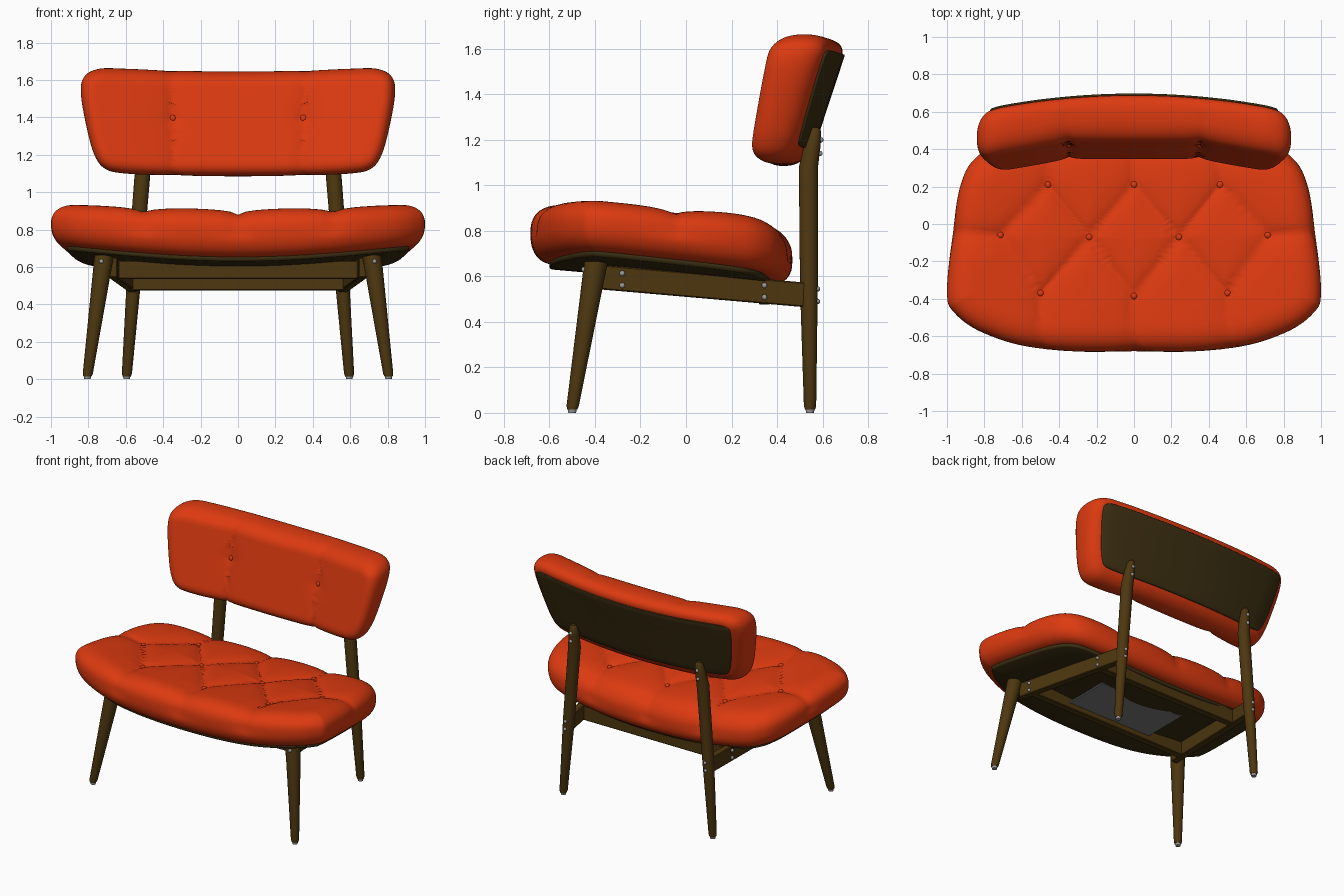
import bpy, bmesh, math
from mathutils import Vector

if "Cube" in bpy.data.objects:
    bpy.data.objects.remove(bpy.data.objects["Cube"])


def material(name, rgb, rough=0.6):
    m = bpy.data.materials.new(name)
    m.use_nodes = True
    m.diffuse_color = (*rgb, 1)
    bsdf = m.node_tree.nodes["Principled BSDF"]
    bsdf.inputs["Base Color"].default_value = (*rgb, 1)
    bsdf.inputs["Roughness"].default_value = rough
    return m


FABRIC = material("orange_fabric", (0.72, 0.042, 0.005))
WOOD = material("brown_wood", (0.075, 0.038, 0.005))
PANEL = material("dark_wood_panel", (0.045, 0.028, 0.006))
STEEL = material("grey_steel", (0.33, 0.33, 0.34))
LINING = material("grey_lining", (0.2, 0.2, 0.2))


def finish(name, bm, mat, angle=40):
    bmesh.ops.recalc_face_normals(bm, faces=bm.faces)
    me = bpy.data.meshes.new(name)
    bm.to_mesh(me)
    bm.free()
    me.materials.append(mat)
    ob = bpy.data.objects.new(name, me)
    bpy.context.collection.objects.link(ob)
    bpy.ops.object.select_all(action="DESELECT")
    ob.select_set(True)
    bpy.context.view_layer.objects.active = ob
    bpy.ops.object.shade_smooth_by_angle(angle=math.radians(angle))
    return ob


def outline(half, steps=12):
    """Closed smooth loop through a half outline and its mirror image."""
    pts = [Vector(p) for p in half]
    pts += [Vector((-p.x, p.y)) for p in reversed(pts[1:-1])]
    n, loop = len(pts), []
    for i in range(n):
        a, b, c, d = (pts[(i + k) % n] for k in (-1, 0, 1, 2))
        for s in range(steps):
            t = s / steps
            loop.append(0.5 * (2 * b + (c - a) * t + (2 * a - 5 * b + 4 * c - d) * t * t
                               + (3 * b - a - 3 * c + d) * t ** 3))
    return loop


def padded_shape(name, loop, centre, place, top, bottom, r_top, r_bot, mat,
                 groove=None, inset=0.0, inner=30, rim=12):
    """Closed pad with a rounded rim between a top and a bottom surface."""
    n, c = len(loop), Vector(centre)
    normals = []
    for i in range(n):
        t = (loop[(i + 1) % n] - loop[i - 1]).normalized()
        normals.append(Vector((t.y, -t.x)))
    # each ring: inward scale, rim angle
    rings = [(k / inner, math.pi / 2) for k in range(1, inner)]
    rings += [(1, math.pi / 2 * (1 - k / rim)) for k in range(2 * rim + 1)]
    rings += [(1 - k / 6, -math.pi / 2) for k in range(1, 6)]

    def point(flat, a, normal=None):
        up, low = top(*flat), bottom(*flat)
        mid = (up + low) / 2
        s = math.sin(a)
        s = math.copysign(abs(s) ** 0.85, s)
        h = mid + (up - mid) * s
        g = groove(*flat) if groove and a > -0.3 else 0
        h -= g * max(s, 0)
        if normal is not None:
            flat = flat - normal * g * 0.6 * math.cos(a) * max(0, min(1, a * 3 + 0.9))
        return place(flat.x, flat.y, h)

    bm = bmesh.new()
    grid = []
    for scale, a in rings:
        row = []
        for o, nrm in zip(loop, normals):
            d = inset + (r_top if a > 0 else r_bot) * (1 - max(0, math.cos(a)) ** 0.85)
            row.append(bm.verts.new(point(c + (o - nrm * d - c) * scale, a, nrm)))
        grid.append(row)
    for r0, r1 in zip(grid, grid[1:]):
        for i in range(n):
            j = (i + 1) % n
            bm.faces.new((r0[i], r1[i], r1[j], r0[j]))
    for row, a in ((grid[0], math.pi / 2), (grid[-1], -math.pi / 2)):
        v = bm.verts.new(point(c, a))
        for i in range(n):
            bm.faces.new((v, row[i], row[(i + 1) % n]))
    return finish(name, bm, mat, 75)


def seam_depth(seams, buttons, depth, width):
    segs = [(Vector(a), Vector(b) - Vector(a)) for a, b in seams]

    def groove(x, y):
        p = Vector((abs(x), y))
        dist = min((p - a - d * max(0, min(1, (p - a).dot(d) / d.dot(d)))).length for a, d in segs)
        near = min((p - Vector(b)).length for b in buttons)
        return (depth * math.exp(-dist / width) + 0.006 * math.exp(-dist / 0.012)
                + 0.012 * math.exp(-near / 0.04))
    return groove


def ball(name, at, size, mat):
    bm = bmesh.new()
    bmesh.ops.create_uvsphere(bm, u_segments=12, v_segments=8, radius=1)
    for v in bm.verts:
        v.co = Vector(at) + Vector([a * b for a, b in zip(v.co, size)])
    return finish(name, bm, mat)


def tube(name, path, radii, mat, sides=24):
    bm = bmesh.new()
    rows = []
    for p, r in zip(path, radii):
        rows.append([bm.verts.new(Vector(p) + Vector((r * math.cos(k * math.tau / sides),
                     r * math.sin(k * math.tau / sides), 0))) for k in range(sides)])
    for a, b in zip(rows, rows[1:]):
        for i in range(sides):
            j = (i + 1) % sides
            bm.faces.new((a[i], a[j], b[j], b[i]))
    bm.faces.new(rows[0])
    bm.faces.new(rows[-1])
    return finish(name, bm, mat)


def beam(name, p0, p1, width, height, mat):
    p0, p1 = Vector(p0), Vector(p1)
    d = p1 - p0
    side = Vector((-d.y, d.x, 0)).normalized() * width / 2
    up = Vector((0, 0, height / 2))
    bm = bmesh.new()
    vs = [bm.verts.new(p + s * side + u * up) for p in (p0, p1) for s in (-1, 1) for u in (-1, 1)]
    bmesh.ops.convex_hull(bm, input=vs)
    bmesh.ops.dissolve_limit(bm, angle_limit=0.01, verts=bm.verts, edges=bm.edges)
    bmesh.ops.bevel(bm, geom=list(bm.edges), offset=0.005, segments=1, affect="EDGES")
    return finish(name, bm, mat, 30)


# Seat: dished, tufted cushion on a thin pan
seat_loop = outline([(0, -0.685), (0.5, -0.67), (0.8, -0.585), (0.96, -0.475), (1, -0.36), (0.97, -0.03),
                     (0.93, 0.2), (0.86, 0.34), (0.72, 0.42), (0.4, 0.46), (0, 0.47)])
seat_top = lambda x, y: 0.9 + 0.045 * x * x - 0.08 * (y + 0.4) - 0.25 * max(0, y - 0.15) ** 2
seat_low = lambda x, y: 0.635 + 0.09 * x * x - 0.09 * (y + 0.4)
flat = lambda u, v, h: Vector((u, v, h))
A, B, C, D, E, F = (0, 0.21), (0.46, 0.21), (0.24, -0.07), (0.715, -0.06), (0, -0.385), (0.5, -0.37)
seat_seams = [(A, C), (C, B), (B, D), (E, C), (C, F), (F, D), (D, (1.1, -0.03)), (B, (0.45, 0.55)),
              (A, (0, 0.55)), (F, (0.51, -0.75)), (E, (0, -0.75))]
seat_groove = seam_depth(seat_seams, (A, B, C, D, E, F), 0.026, 0.08)
padded_shape("seat_cushion", seat_loop, (0, -0.1), flat, seat_top, seat_low, 0.16, 0.1, FABRIC, seat_groove)
padded_shape("seat_pan", seat_loop, (0, -0.1), flat, lambda x, y: seat_low(x, y) + 0.005,
             lambda x, y: seat_low(x, y) - 0.022, 0.004, 0.01, PANEL, inset=0.085, inner=8, rim=2)
for x, y in (A, B, C, D, E, F):
    for s in ((1, -1) if x else (1,)):
        ball("seat_button", (s * x, y, seat_top(x, y) - seat_groove(x, y) + 0.006), (0.018, 0.018, 0.012), FABRIC)
beam("under_seat_lining", (-0.35, -0.09, 0.582), (0.35, -0.09, 0.582), 0.36, 0.014, LINING).rotation_euler = (0, 0, 0)

# Backrest: leaning cushion with forward wings and a curved rear panel
back_loop = outline([(0, 1.085), (0.35, 1.09), (0.6, 1.1), (0.71, 1.125), (0.768, 1.2), (0.81, 1.35),
                     (0.84, 1.53), (0.82, 1.62), (0.74, 1.66), (0.6, 1.66), (0.35, 1.65), (0, 1.645)])
back_front = lambda x, z: -(0.345 + 0.22 * (z - 1.15) - 0.19 * max(0, abs(x) - 0.35))
back_rear = lambda x, z: -(0.58 + 0.33 * (z - 1.25) - 0.14 * x * x)
upright = lambda u, v, h: Vector((u, -h, v))
back_button = (0.35, 1.395)
back_groove = seam_depth([((0.365, 1.7), back_button), (back_button, (0.345, 1.05))], [back_button], 0.008, 0.04)
padded_shape("backrest_cushion", back_loop, (0, 1.37), upright, back_front, back_rear,
             0.085, 0.085, FABRIC, back_groove)
padded_shape("backrest_panel", back_loop, (0, 1.37), upright, lambda x, z: back_rear(x, z) + 0.005,
             lambda x, z: back_rear(x, z) - 0.012, 0.003, 0.005, PANEL, inset=0.07, inner=8, rim=2)

# Frame: legs, rails and fixings on both sides
for s, side in ((1, "left"), (-1, "right")):
    ball("backrest_button", (s * 0.35, -back_front(*back_button) + back_groove(*back_button) - 0.004, 1.395),
         (0.019, 0.012, 0.019), FABRIC)
    tube(f"front_leg_{side}", [(s * 0.805, -0.5, 0.015), (s * 0.803, -0.498, 0.03), (s * 0.715, -0.395, 0.665)],
         (0.022, 0.027, 0.052), WOOD)
    tube(f"back_leg_{side}", [(s * 0.595, 0.545, 0.015), (s * 0.594, 0.545, 0.03), (s * 0.555, 0.54, 0.55),
         (s * 0.512, 0.538, 1.08), (s * 0.504, 0.556, 1.18), (s * 0.5, 0.566, 1.24), (s * 0.5, 0.568, 1.255)],
         (0.022, 0.027, 0.039, 0.042, 0.036, 0.027, 0.014), WOOD)
    for x, y in ((0.805, -0.5), (0.595, 0.545)):
        tube("foot_glide", [(s * x, y, 0), (s * x, y, 0.018)], (0.017, 0.02), STEEL, 16)
    beam(f"side_rail_{side}", (s * 0.67, -0.38, 0.597), (s * 0.56, 0.53, 0.518), 0.05, 0.108, WOOD)
    # screw heads on legs and rails
    spots = [(0.73, -0.448, 0.63), (0.73, -0.441, 0.58), (0.557, 0.578, 0.545), (0.56, 0.578, 0.49),
             (0.503, 0.592, 1.2), (0.507, 0.588, 1.14), (0.685, -0.28, 0.613), (0.685, -0.28, 0.56),
             (0.61, 0.345, 0.56), (0.61, 0.345, 0.508)]
    for x, y, z in spots:
        ball("screw_head", (s * x, y, z), (0.012, 0.012, 0.012), STEEL)
beam("front_crossbeam", (-0.65, -0.28, 0.585), (0.65, -0.28, 0.585), 0.05, 0.1, WOOD)
beam("back_crossbeam", (-0.575, 0.345, 0.528), (0.575, 0.345, 0.528), 0.05, 0.105, WOOD)
